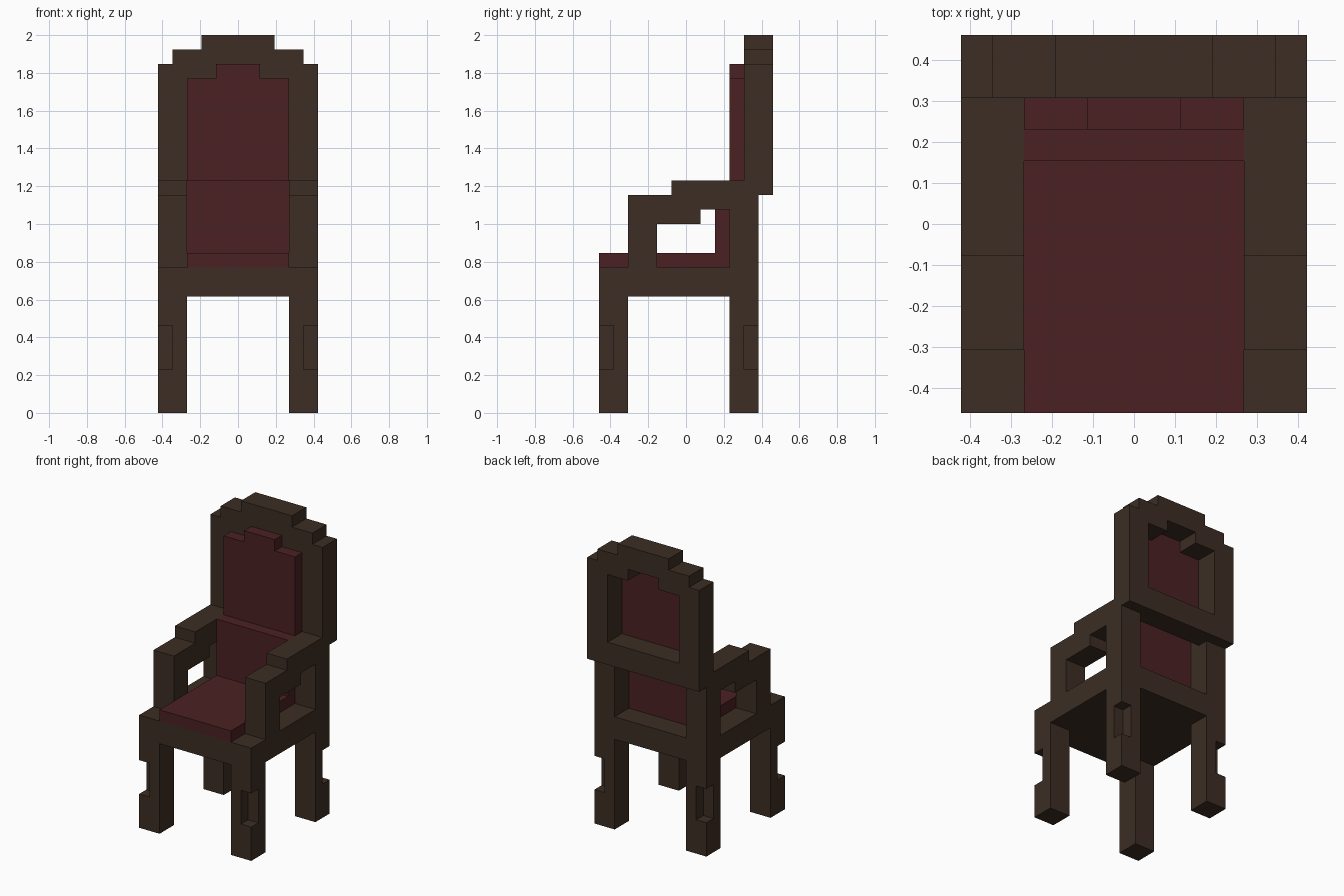
import bpy, bmesh
from mathutils import Vector

if "Cube" in bpy.data.objects:
    bpy.data.objects.remove(bpy.data.objects["Cube"])

U = 1 / 13  # one block of the model's grid


def material(name, rgb):
    m = bpy.data.materials.new(name)
    m.diffuse_color = (*rgb, 1)
    m.use_nodes = True
    m.node_tree.nodes["Principled BSDF"].inputs["Base Color"].default_value = m.diffuse_color
    return m


WOOD = material("dark brown wood", (0.045, 0.027, 0.0175))
CLOTH = material("dark red cloth", (0.070, 0.0152, 0.0162))


def prism(name, mat, profile, axis, lo, hi, mirror=False):
    """Extrude a profile along x (y,z points) or y (x,z points).
    Grid blocks: x from the middle, y from the front, z from the floor."""
    bm = bmesh.new()

    def pt(a, b, d):
        x, y = (d, a) if axis == "x" else (a, d)
        return Vector((x, y - 6, b)) * U

    face = bm.faces.new([bm.verts.new(pt(a, b, lo)) for a, b in profile])
    new = bmesh.ops.extrude_face_region(bm, geom=[face])["geom"]
    move = pt(0, 0, hi) - pt(0, 0, lo)
    bmesh.ops.translate(bm, vec=move, verts=[g for g in new if isinstance(g, bmesh.types.BMVert)])
    bmesh.ops.recalc_face_normals(bm, faces=bm.faces)
    if mirror:  # open the faces that lie on the mirror plane
        seam = [f for f in bm.faces if all(abs(v.co.x) < 1e-6 for v in f.verts)]
        bmesh.ops.delete(bm, geom=seam, context="FACES")
    me = bpy.data.meshes.new(name)
    bm.to_mesh(me)
    bm.free()
    me.materials.append(mat)
    ob = bpy.data.objects.new(name, me)
    bpy.context.collection.objects.link(ob)
    if mirror:
        ob.modifiers.new("mirror", "MIRROR")
    return ob


def rect(a0, a1, b0, b1):
    return [(a0, b0), (a1, b0), (a1, b1), (a0, b1)]


# Legs, each with a notch in its outer corner
for name, y0, n0, n1 in (("front_leg", 0, -1, 1), ("back_leg", 9, 10, 12)):
    leg = prism(name, WOOD, rect(y0, y0 + 2, 0, 8), "x", 3.5, 5.5)
    cutter = prism(name + "_notch", WOOD, rect(n0, n1, 3, 6), "x", 4.5, 6.5)
    cutter.hide_render = True
    cutter.display_type = "WIRE"
    cut = leg.modifiers.new("notch", "BOOLEAN")
    cut.operation = "DIFFERENCE"
    cut.solver = "EXACT"
    cut.object = cutter
    leg.modifiers.new("mirror", "MIRROR")

# Seat
prism("seat_frame", WOOD, rect(0, 11, 8, 10), "x", -5.5, 5.5)
prism("seat_cushion", CLOTH, rect(0, 9, 10, 11), "x", -3.5, 3.5)

# Armrests: front post, stepped arm and back post in one profile
arm = [(2, 10), (4, 10), (4, 13), (7, 13), (7, 14), (9, 14), (9, 10), (11, 10),
       (11, 15), (10, 15), (10, 16), (5, 16), (5, 15), (2, 15)]
prism("armrest", WOOD, arm, "x", 3.5, 5.5, mirror=True)

# Backrest: stepped open frame and two cloth panels
frame = [(0, 15), (5.5, 15), (5.5, 24), (4.5, 24), (4.5, 25), (2.5, 25), (2.5, 26),
         (0, 26), (0, 24), (1.5, 24), (1.5, 23), (3.5, 23), (3.5, 17), (0, 17)]
prism("back_frame", WOOD, frame, "y", 10, 12, mirror=True)
prism("lower_back_panel", CLOTH, rect(8, 9, 11, 16), "x", -3.5, 3.5)
panel = [(0, 16), (3.5, 16), (3.5, 23), (1.5, 23), (1.5, 24), (0, 24)]
prism("upper_back_panel", CLOTH, panel, "y", 9, 10, mirror=True)
